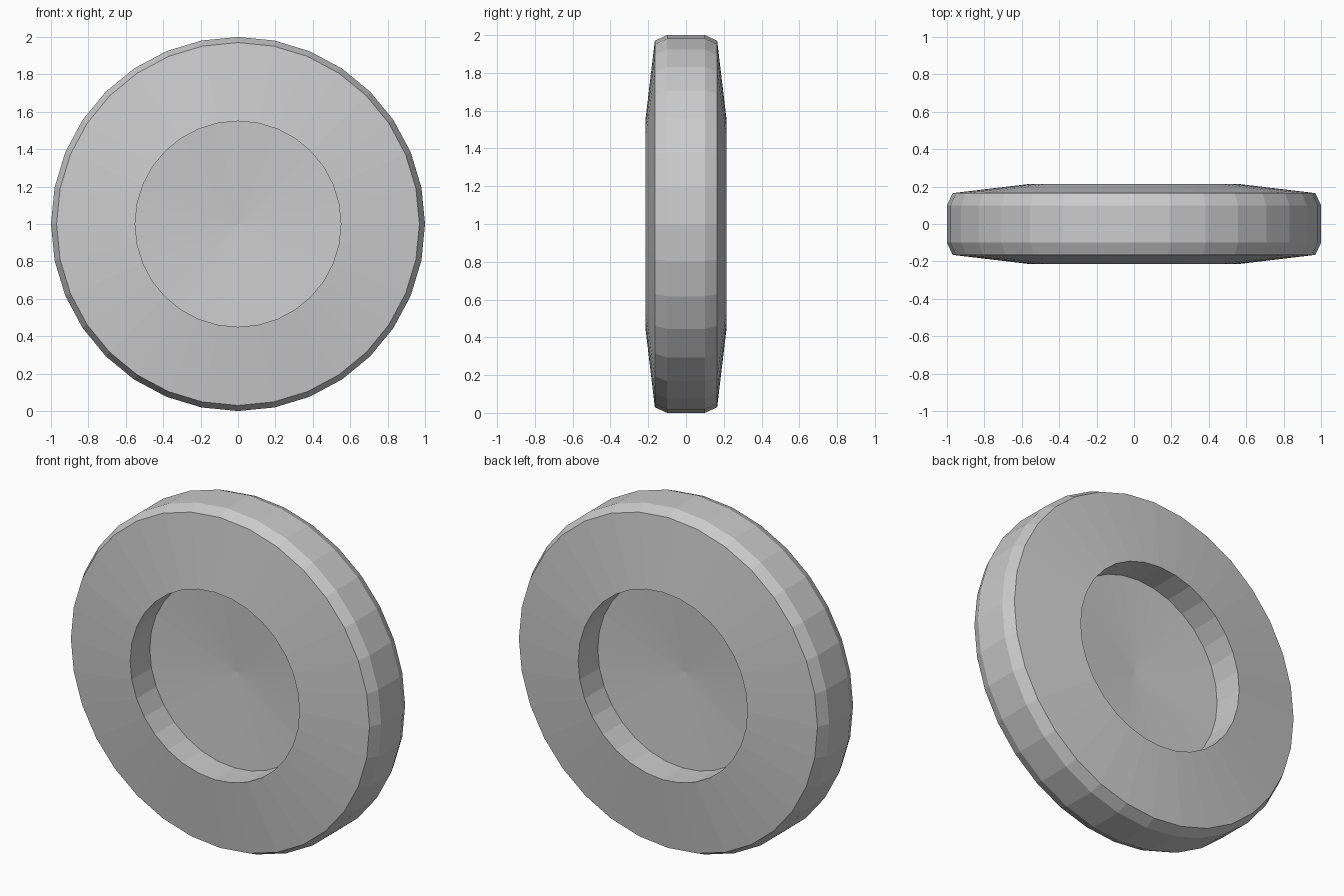
import bpy, bmesh, math
from mathutils import Matrix, Vector

cube = bpy.data.objects.get("Cube")
if cube:
    bpy.data.objects.remove(cube, do_unlink=True)

# Single plain grey
grey = bpy.data.materials.new("plain_grey")
grey.use_nodes = True
colour = (0.6, 0.6, 0.6, 1)
grey.diffuse_color = colour
grey.node_tree.nodes["Principled BSDF"].inputs["Base Color"].default_value = colour

SIDES = 32
# Half cross-section (radius, depth): dished hub floor, hub wall, sidewall, shoulder, tread
half = [(0, 0.003), (0.55, 0.033), (0.55, 0.215), (0.97, 0.165), (1, 0.1)]
profile = [(r, -y) for r, y in half] + [(r, y) for r, y in reversed(half)]

# Wheel: revolve the cross-section around the y axis
bm = bmesh.new()
verts = [bm.verts.new((0, y, r)) for r, y in profile]
edges = [bm.edges.new(pair) for pair in zip(verts, verts[1:])]
bmesh.ops.spin(bm, geom=verts + edges, cent=Vector(), axis=(0, 1, 0),
               angle=math.tau, steps=SIDES, use_merge=True)
bmesh.ops.remove_doubles(bm, verts=bm.verts, dist=0.001)
bmesh.ops.recalc_face_normals(bm, faces=bm.faces)
bmesh.ops.transform(bm, matrix=Matrix.Translation((0, 0, 1)), verts=bm.verts)

mesh = bpy.data.meshes.new("wheel")
bm.to_mesh(mesh)
bm.free()
mesh.materials.append(grey)
wheel = bpy.data.objects.new("wheel", mesh)
bpy.context.collection.objects.link(wheel)
